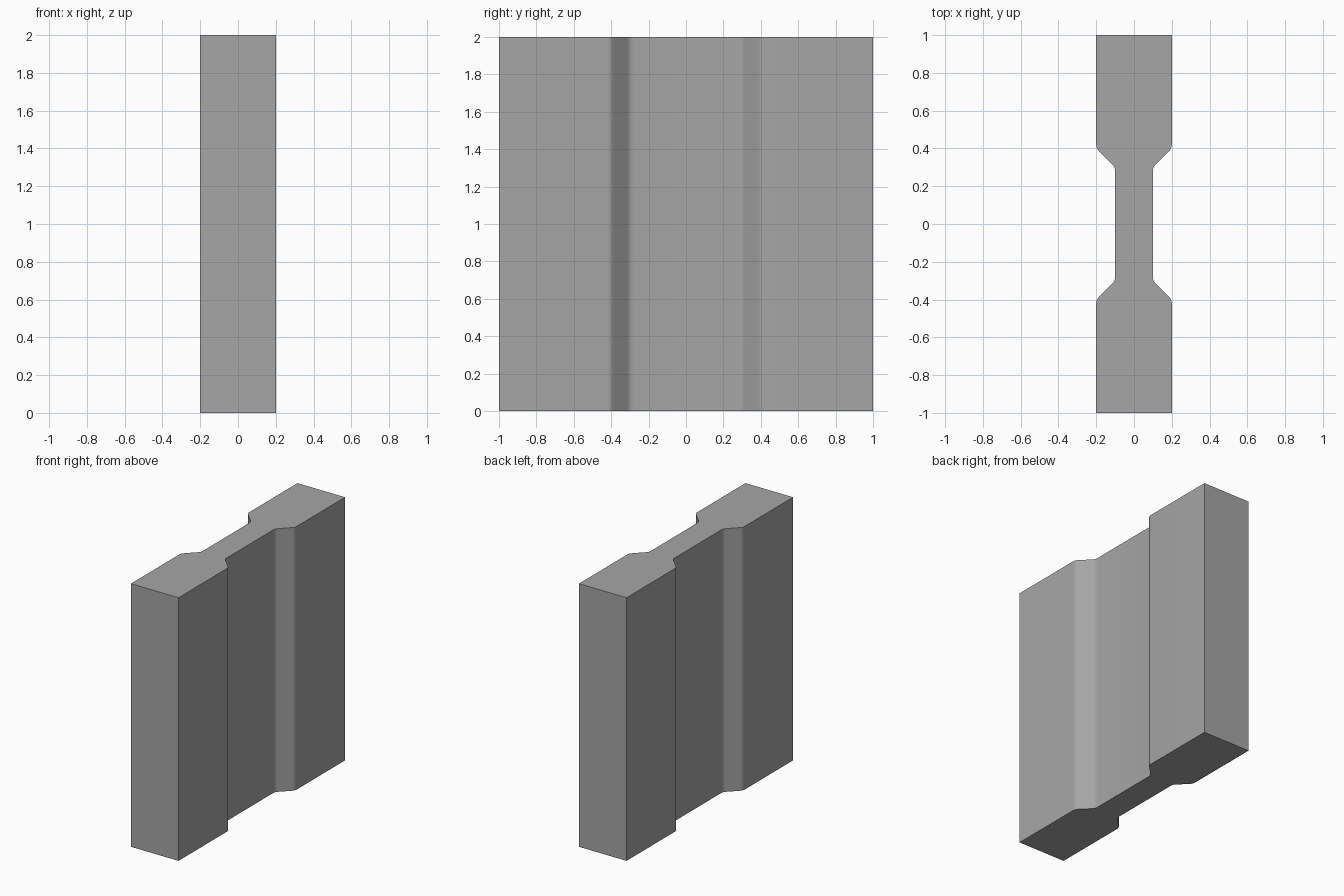
import bpy, bmesh, math
from mathutils import Vector

if "Cube" in bpy.data.objects:
    bpy.data.objects.remove(bpy.data.objects["Cube"])

HEIGHT = 2.0
FILLET = 0.02   # tangent length of the softened neck corners
STEPS = 4

# quarter profile (x, y), from the end corner to the neck
quarter = [Vector((0.2, 1.0)), Vector((0.2, 0.4)), Vector((0.1, 0.3)), Vector((0.1, 0.0))]


def soften(prev, corner, nxt):
    """Replace a corner by a short curve."""
    a = corner + (prev - corner).normalized() * FILLET
    b = corner + (nxt - corner).normalized() * FILLET
    pts = []
    for i in range(STEPS + 1):
        t = i / STEPS
        pts.append(a * (1 - t) ** 2 + corner * 2 * t * (1 - t) + b * t * t)
    return pts


side = [quarter[0]]
for i in (1, 2):
    side += soften(quarter[i - 1], quarter[i], quarter[i + 1])

# mirror the quarter into the full outline
right = side + [Vector((p.x, -p.y)) for p in reversed(side)]
outline = right + [Vector((-p.x, p.y)) for p in reversed(right)]

# extrude the outline upwards
bm = bmesh.new()
base = bm.faces.new([bm.verts.new((p.x, p.y, 0)) for p in outline])
res = bmesh.ops.extrude_face_region(bm, geom=[base], use_keep_orig=True)
top = [v for v in res["geom"] if isinstance(v, bmesh.types.BMVert)]
bmesh.ops.translate(bm, verts=top, vec=(0, 0, HEIGHT))
bmesh.ops.recalc_face_normals(bm, faces=bm.faces)

mesh = bpy.data.meshes.new("necked_slab")
bm.to_mesh(mesh)
bm.free()
slab = bpy.data.objects.new("necked_slab", mesh)
bpy.context.collection.objects.link(slab)

grey = bpy.data.materials.new("plain grey")
grey.diffuse_color = (0.38, 0.38, 0.38, 1)
grey.use_nodes = True
grey.node_tree.nodes["Principled BSDF"].inputs["Base Color"].default_value = grey.diffuse_color
mesh.materials.append(grey)

# smooth fillets, sharp outer edges
bpy.context.view_layer.objects.active = slab
slab.select_set(True)
bpy.ops.object.shade_smooth_by_angle(angle=math.radians(30))
